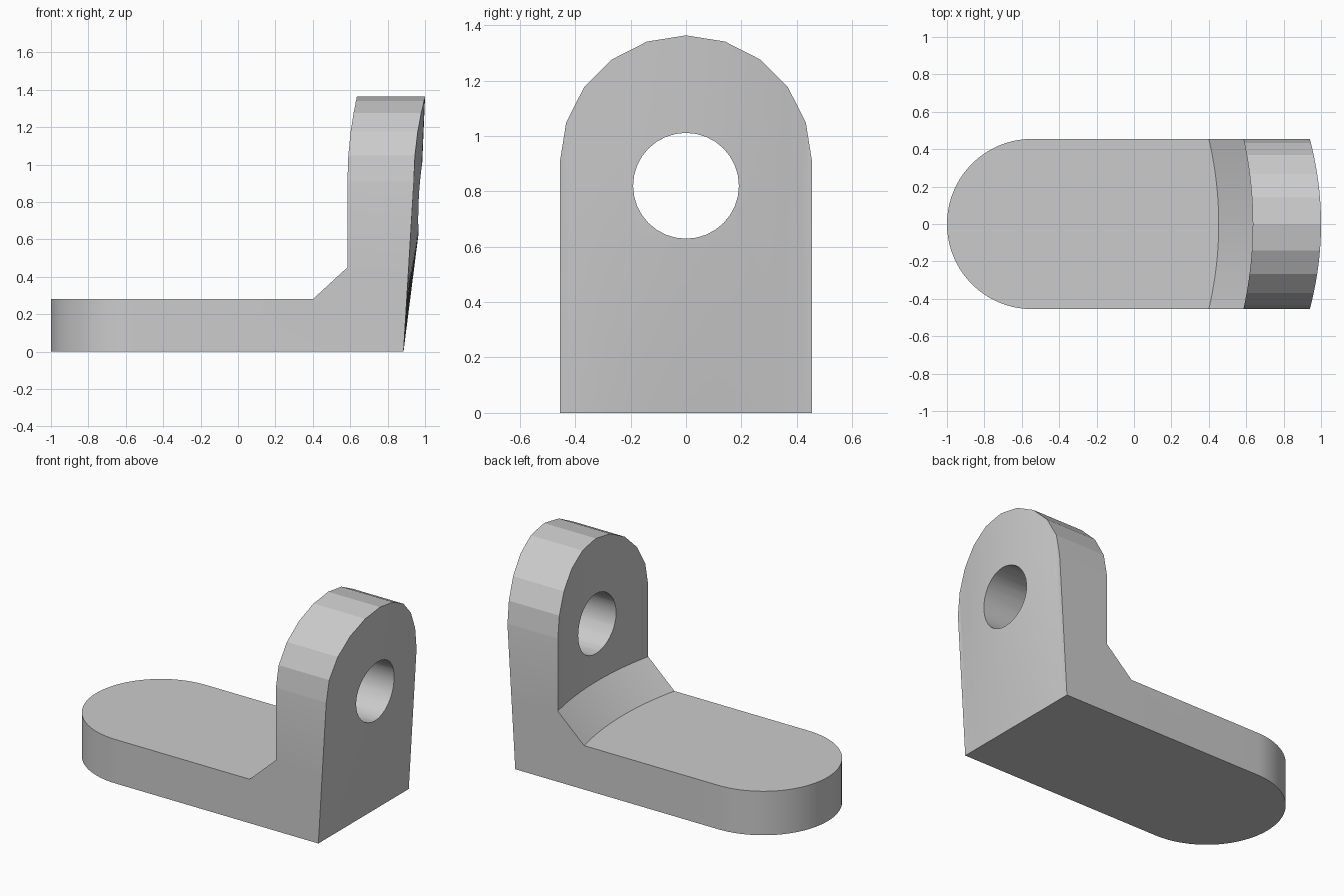
import bpy
import bmesh
from math import sin, cos, pi

if "Cube" in bpy.data.objects:
    bpy.data.objects.remove(bpy.data.objects["Cube"], do_unlink=True)

R = 0.455          # half width, also radius of rounded ends
SPRING = 0.908     # height where the arch begins
COLUMNS = 40       # slices across the width
ARCH_SIDES = 10    # facets of the arch

grey = bpy.data.materials.new("light grey")
grey.use_nodes = True
colour = (0.6, 0.6, 0.6, 1)
grey.diffuse_color = colour
grey.node_tree.nodes["Principled BSDF"].inputs["Base Color"].default_value = colour


def arch_height(t):
    """Height of the faceted arch above the slice at angle t."""
    y = -R * cos(t)
    step = pi / ARCH_SIDES
    a = min(int(t / step + 1e-6), ARCH_SIDES - 1) * step
    y0, y1 = -R * cos(a), -R * cos(a + step)
    k = (y - y0) / (y1 - y0)
    return SPRING + R * (sin(a) * (1 - k) + sin(a + step) * k)


def section(t):
    """Side profile of the bracket at one slice across its width."""
    y, bow = -R * cos(t), sin(t) ** 2
    left = -0.545 - R * sin(t)
    top = arch_height(t)
    inner = 0.585 + 0.05 * bow
    outer = 0.94 + 0.06 * bow

    def back(f, bulge):
        return (0.885 + (outer - 0.885) * f + bulge * bow, y, top * f)

    return [(left, y, 0), (left, y, 0.28), (0.4 + 0.053 * bow, y, 0.28),
            (inner, y, 0.45), (inner, y, top), (outer, y, top),
            back(0.74, 0.015), back(0.46, 0.027), (0.885, y, 0)]


# Bracket body: slices joined across the width
bm = bmesh.new()
rings = [[bm.verts.new(p) for p in section(pi * j / COLUMNS)]
         for j in range(COLUMNS + 1)]
for a, b in zip(rings, rings[1:]):
    for i in range(len(a)):
        k = (i + 1) % len(a)
        bm.faces.new((a[i], a[k], b[k], b[i]))
bm.faces.new(rings[0])
bm.faces.new(rings[-1])
bmesh.ops.recalc_face_normals(bm, faces=bm.faces[:])
mesh = bpy.data.meshes.new("bracket")
bm.to_mesh(mesh)
bm.free()
mesh.materials.append(grey)
bracket = bpy.data.objects.new("bracket", mesh)
bpy.context.collection.objects.link(bracket)

# Round hole through the upright
bpy.ops.mesh.primitive_cylinder_add(vertices=32, radius=0.191, depth=1,
                                    location=(0.8, 0, 0.82), rotation=(0, pi / 2, 0))
cutter = bpy.context.object
cutter.name = "hole_cutter"
cutter.hide_render = True
cutter.data.materials.append(grey)

cut = bracket.modifiers.new("hole", 'BOOLEAN')
cut.operation = 'DIFFERENCE'
cut.solver = 'EXACT'
cut.object = cutter
bpy.ops.object.select_all(action='DESELECT')
bracket.select_set(True)
bpy.context.view_layer.objects.active = bracket
bpy.ops.object.modifier_apply(modifier=cut.name)
bpy.data.objects.remove(cutter, do_unlink=True)
bpy.ops.object.shade_smooth_by_angle(angle=pi / 15)
